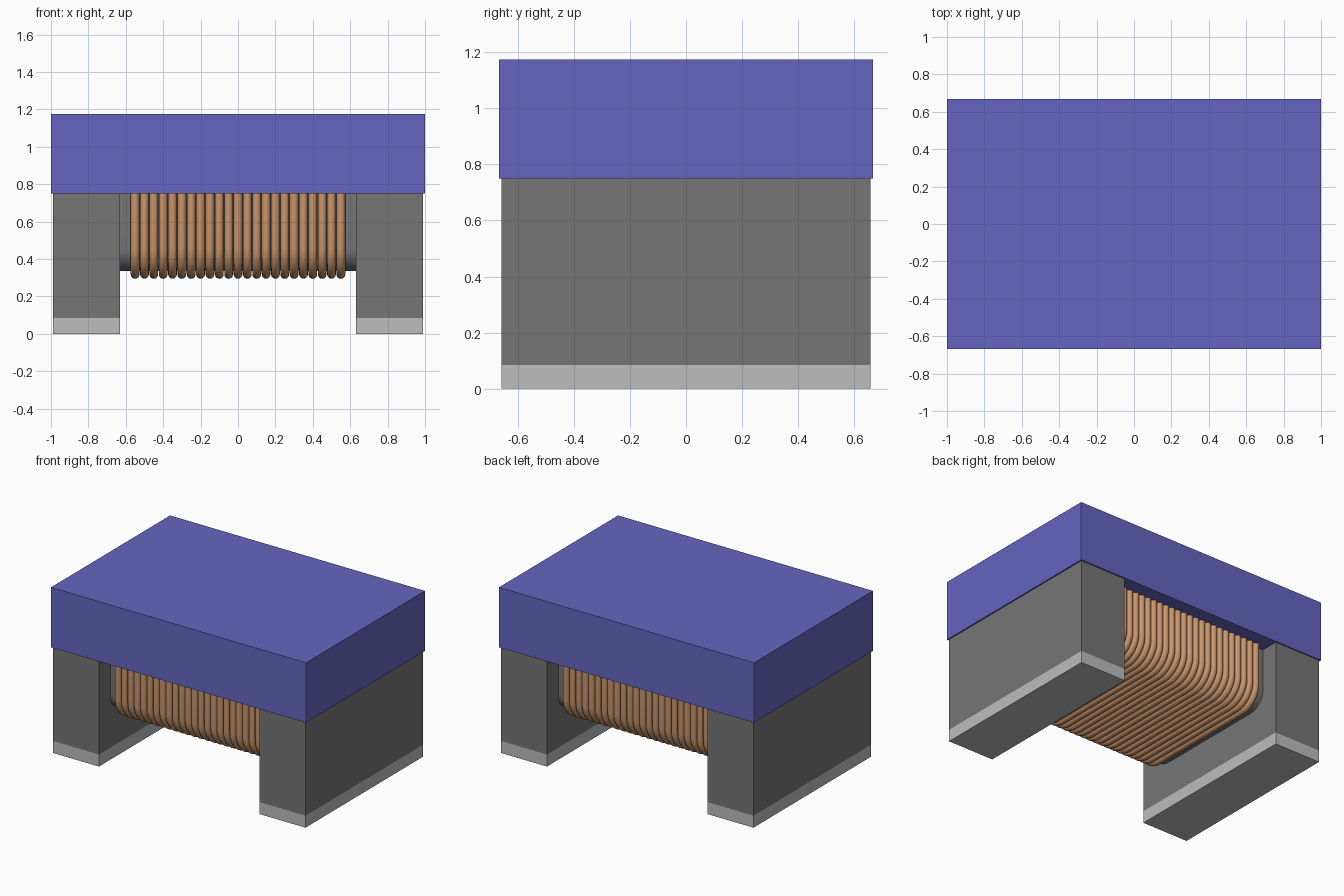
import bpy, bmesh, math

cube = bpy.data.objects.get("Cube")
if cube:
    bpy.data.objects.remove(cube)


def material(name, rgb):
    m = bpy.data.materials.new(name)
    m.use_nodes = True
    m.diffuse_color = (*rgb, 1)
    m.node_tree.nodes["Principled BSDF"].inputs["Base Color"].default_value = (*rgb, 1)
    return m


violet = material("violet", (0.13, 0.13, 0.53))
grey = material("dark grey", (0.18, 0.18, 0.18))
silver = material("silver", (0.51, 0.51, 0.51))
copper = material("copper", (0.58, 0.30, 0.15))


def link(name, data, mat):
    data.materials.append(mat)
    ob = bpy.data.objects.new(name, data)
    bpy.context.collection.objects.link(ob)
    return ob


def box(name, mat, x, y, z):
    """Box spanning the given (low, high) ranges."""
    bm = bmesh.new()
    bmesh.ops.create_cube(bm, size=1)
    for v in bm.verts:
        v.co = [r[0] if c < 0 else r[1] for c, r in zip(v.co, (x, y, z))]
    me = bpy.data.meshes.new(name)
    bm.to_mesh(me)
    bm.free()
    return link(name, me, mat)


def rounded_loop(half_y, z0, z1, radius, steps=8):
    """Rounded rectangle in the y-z plane, counter-clockwise."""
    pts = []
    corners = ((1, z1 - radius), (-1, z1 - radius), (-1, z0 + radius), (1, z0 + radius))
    for i, (side, cz) in enumerate(corners):
        for k in range(steps + 1):
            a = math.pi / 2 * (i + k / steps)
            pts.append((side * (half_y - radius) + radius * math.cos(a),
                        cz + radius * math.sin(a)))
    return pts


# Top cover
box("top_cover", violet, (-1, 1), (-0.667, 0.667), (0.75, 1.175))

# End blocks with plated feet
for side, s in (("left", 1), ("right", -1)):
    x = sorted((s * 0.63, s * 0.99))
    box(side + "_end_block", grey, x, (-0.658, 0.658), (0.085, 0.76))
    box(side + "_foot_plating", silver, x, (-0.658, 0.658), (0, 0.085))

# Core bar between the blocks
bm = bmesh.new()
face = bm.faces.new([bm.verts.new((-0.64, y, z))
                     for y, z in rounded_loop(0.53, 0.335, 1.0, 0.12)])
ext = bmesh.ops.extrude_face_region(bm, geom=[face])
bmesh.ops.translate(bm, vec=(1.28, 0, 0),
                    verts=[g for g in ext["geom"] if isinstance(g, bmesh.types.BMVert)])
bmesh.ops.recalc_face_normals(bm, faces=bm.faces)
me = bpy.data.meshes.new("core_bar")
bm.to_mesh(me)
bm.free()
core = link("core_bar", me, grey)
core.select_set(True)
bpy.context.view_layer.objects.active = core
bpy.ops.object.shade_smooth_by_angle()

# Wire winding: one closed turn per spline
turns, wire = 23, 0.0235
curve = bpy.data.curves.new("wire_winding", "CURVE")
curve.dimensions = "3D"
curve.bevel_depth = wire
curve.bevel_resolution = 4
loop = rounded_loop(0.552, 0.318, 1.02, 0.14)
for i in range(turns):
    x = -0.55 + 1.1 * i / (turns - 1)
    spline = curve.splines.new("POLY")
    spline.points.add(len(loop) - 1)
    for p, (y, z) in zip(spline.points, loop):
        p.co = (x, y, z, 1)
    spline.use_cyclic_u = True
    spline.use_smooth = True
link("wire_winding", curve, copper)
